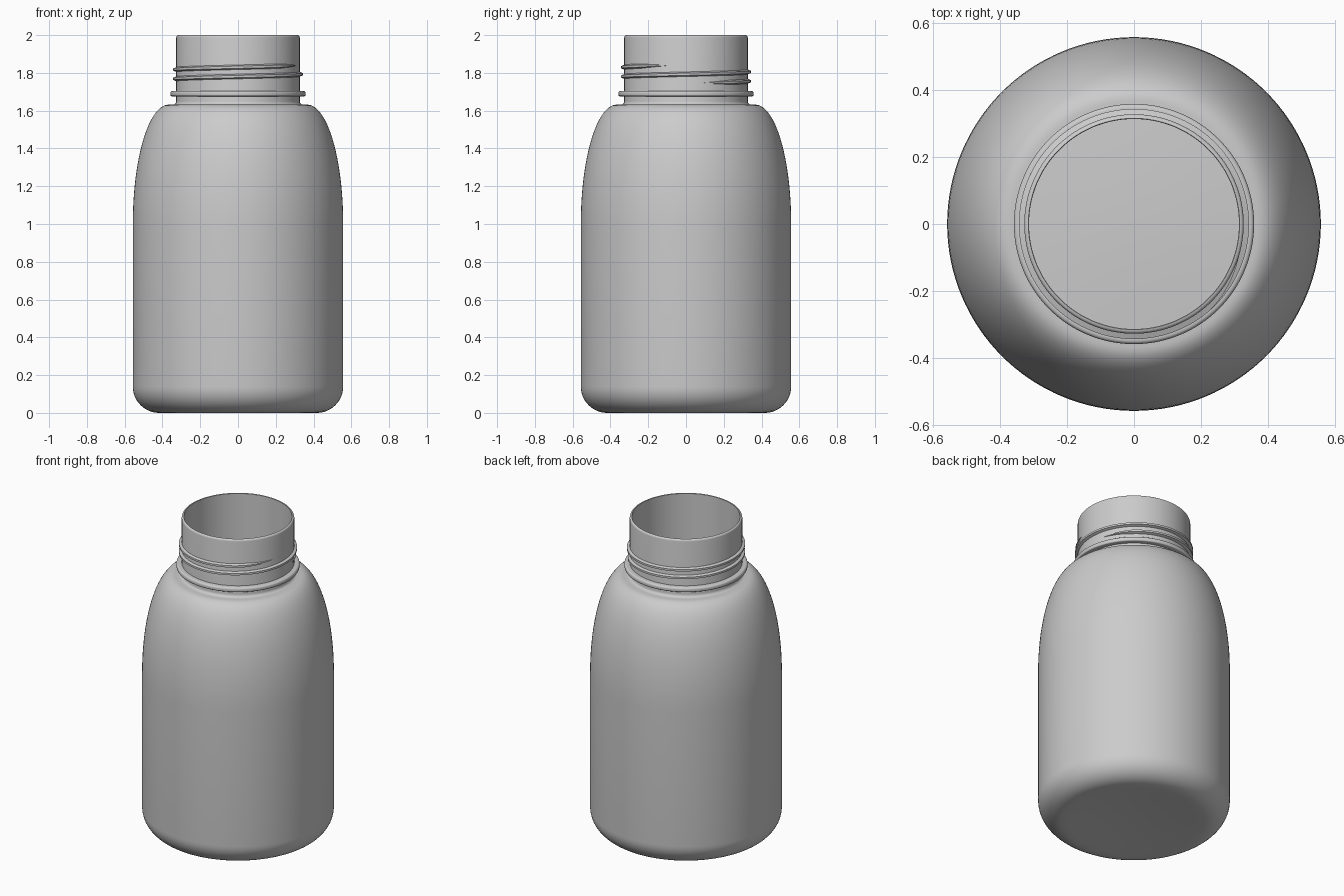
import bpy, bmesh
from math import sin, cos, pi, radians

if "Cube" in bpy.data.objects:
    bpy.data.objects.remove(bpy.data.objects["Cube"])

SEG = 128
WALL = 0.012


def arc(cr, cz, a, b, start, end, n):
    """Points of an elliptical arc in the (radius, height) plane."""
    out = []
    for i in range(n + 1):
        t = radians(start + (end - start) * i / n)
        out.append((cr + a * cos(t), cz + b * sin(t)))
    return out


def finish(bm, name):
    bmesh.ops.recalc_face_normals(bm, faces=bm.faces)
    mesh = bpy.data.meshes.new(name)
    bm.to_mesh(mesh)
    bm.free()
    ob = bpy.data.objects.new(name, mesh)
    bpy.context.collection.objects.link(ob)
    bpy.ops.object.select_all(action='DESELECT')
    ob.select_set(True)
    bpy.context.view_layer.objects.active = ob
    bpy.ops.object.shade_smooth_by_angle(angle=radians(32))
    return ob


def lathe(name, profile, closed=False):
    """Revolve a profile; points on the axis become a single pole."""
    bm = bmesh.new()
    rings = []
    for r, z in profile:
        if r < 1e-6:
            rings.append([bm.verts.new((0, 0, z))] * SEG)
        else:
            rings.append([bm.verts.new((r * cos(2 * pi * i / SEG), r * sin(2 * pi * i / SEG), z))
                          for i in range(SEG)])
    pairs = list(zip(rings, rings[1:]))
    if closed:
        pairs.append((rings[-1], rings[0]))
    for a, b in pairs:
        for i in range(SEG):
            j = (i + 1) % SEG
            bm.faces.new(dict.fromkeys((a[i], a[j], b[j], b[i])))
    return finish(bm, name)


# Bottle: outer skin from base to lip, then inner skin back down
outer = [(0, 0.018), (0.15, 0.015), (0.30, 0.007), (0.38, 0.001)]
outer += arc(0.417, 0.14, 0.14, 0.14, -90, 0, 12)
outer += arc(0.367, 1.0, 0.19, 0.632, 0, 90, 24)
outer += arc(0.345, 1.650, 0.018, 0.018, 270, 180, 5)
outer += arc(0.315, 1.988, 0.012, 0.012, 0, 90, 4)
inner = [(0.315 - 0.002, 1.998), (0.313, 1.64)]
inner += arc(0.367, 1.0, 0.19 - WALL, 0.632 - WALL, 90, 0, 24)[1:]
inner += arc(0.417, 0.14, 0.14 - WALL, 0.14 - WALL, 0, -90, 12)
inner += [(0.30, 0.019), (0.15, 0.027), (0, 0.030)]
lathe("bottle", outer + inner)

# Support ring below the thread
ring = [(0.322, 1.676)]
ring += arc(0.350, 1.684, 0.008, 0.008, -90, 0, 4)
ring += arc(0.346, 1.693, 0.012, 0.012, 0, 90, 4)
ring += [(0.322, 1.705)]
lathe("neck_ring", ring, closed=True)

# Screw thread: trapezoid swept up a helix, tapered at both ends
bm = bmesh.new()
STEPS, A0, A1, Z0, Z1 = 240, radians(8), radians(711), 1.745, 1.841
section = [(0.323, -0.014), (0.343, -0.006), (0.343, 0.006), (0.323, 0.014)]
rows = []
for k in range(STEPS + 1):
    t = k / STEPS
    a, z = A0 + (A1 - A0) * t, Z0 + (Z1 - Z0) * t
    s = max(0.1, min(1, t * 18, (1 - t) * 18))
    rows.append([bm.verts.new(((0.323 + (r - 0.323) * s) * cos(a),
                               (0.323 + (r - 0.323) * s) * sin(a), z + dz * s))
                 for r, dz in section])
for p, q in zip(rows, rows[1:]):
    for i in range(4):
        j = (i + 1) % 4
        bm.faces.new((p[i], p[j], q[j], q[i]))
bm.faces.new(rows[0])
bm.faces.new(rows[-1])
finish(bm, "screw_thread")
